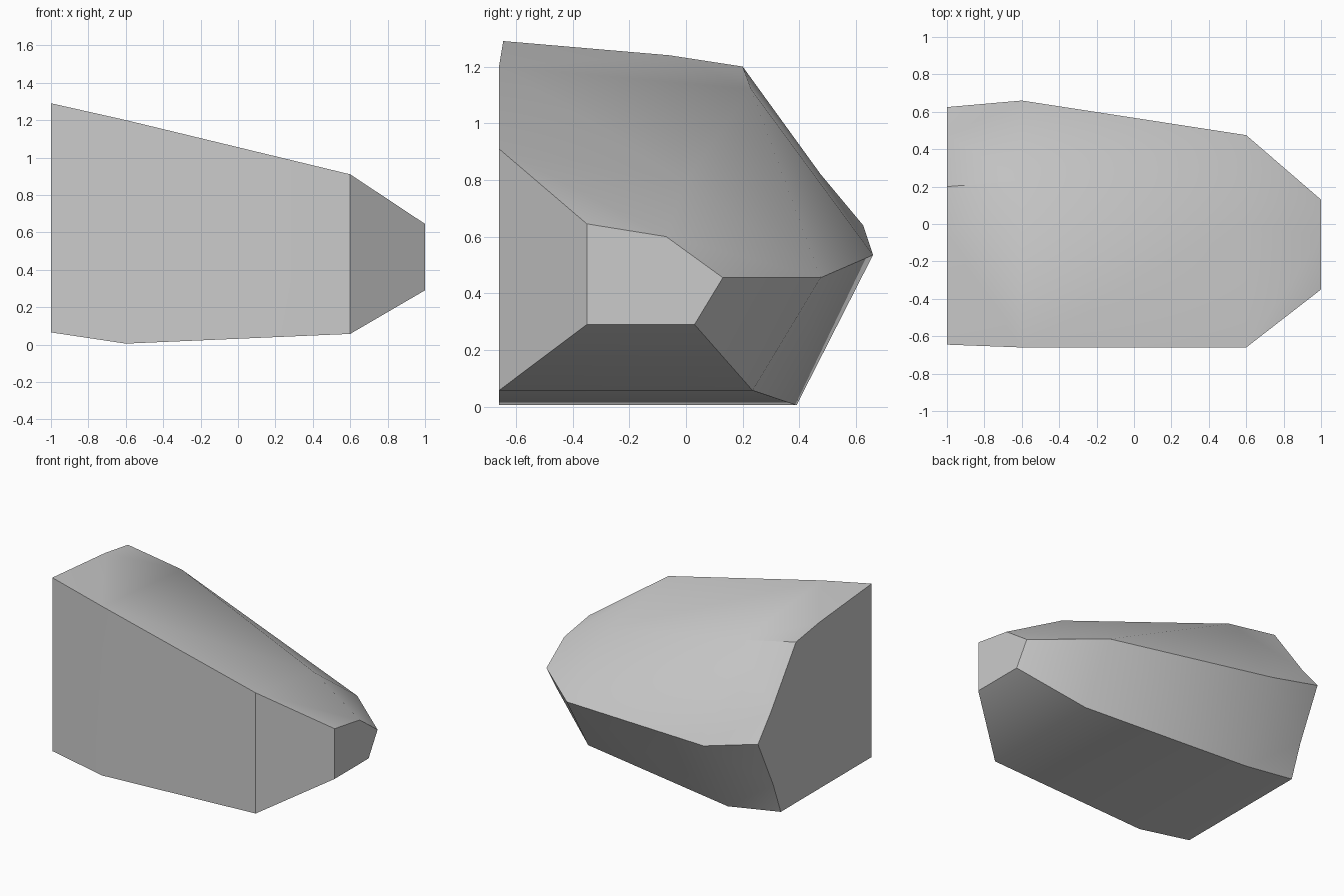
import bpy
import bmesh
import math
from mathutils import Vector

cube = bpy.data.objects.get("Cube")
if cube:
    bpy.data.objects.remove(cube)

# Stone colour
stone = bpy.data.materials.new("stone_grey")
stone.use_nodes = True
grey = (0.6, 0.6, 0.6, 1)
stone.diffuse_color = grey
stone.node_tree.nodes["Principled BSDF"].inputs["Base Color"].default_value = grey

# Cross-sections (y, z): front bottom, back bottom, back ridge, back top, front top
sections = [
    (-1.0, [(-0.645, 0.065), (0.37, 0.065), (0.625, 0.64), (0.2, 1.2), (-0.645, 1.29)]),
    (-0.6, [(-0.66, 0.005), (0.39, 0.005), (0.66, 0.535), (0.23, 1.12), (-0.66, 1.2)]),
    (0.6, [(-0.66, 0.057), (0.235, 0.057), (0.475, 0.455), (0.0, 0.8), (-0.66, 0.91)]),
    (1.0, [(-0.35, 0.29), (0.03, 0.29), (0.13, 0.455), (-0.07, 0.6), (-0.35, 0.645)]),
]
# Extra corners along the edges of the broad end, keyed by edge
chips = {1: (0.455, 0.29), 2: (0.475, 0.82), 3: (-0.06, 1.24)}

bm = bmesh.new()
rings = [[bm.verts.new((x, y, z)) for y, z in pts] for x, pts in sections]


def bulge(v, w):
    """Distance of a diagonal's middle from the core of the rock."""
    mid = (v.co + w.co) / 2
    return (mid - Vector((mid.x, -0.2, 0.5))).length


# Sides, each quad split along its outer diagonal
broad_end = []
for r, (left, right) in enumerate(zip(rings, rings[1:])):
    for i in range(5):
        j = (i + 1) % 5
        a, b, c, d = left[i], left[j], right[j], right[i]
        if r == 0:
            broad_end.append(a)
        if r == 0 and i in chips:
            m = bm.verts.new((-1.0, *chips[i]))
            broad_end.append(m)
            faces = [(a, m, d), (m, b, c), (m, c, d)]
        elif i == 4:
            faces = [(a, b, c, d)]
        elif bulge(a, c) > bulge(b, d):
            faces = [(a, b, c), (a, c, d)]
        else:
            faces = [(a, b, d), (b, c, d)]
        for f in faces:
            bm.faces.new(f)

# End caps
bm.faces.new(broad_end)
bm.faces.new(rings[-1])
bmesh.ops.recalc_face_normals(bm, faces=bm.faces)

mesh = bpy.data.meshes.new("rock")
bm.to_mesh(mesh)
bm.free()
mesh.materials.append(stone)
rock = bpy.data.objects.new("rock", mesh)
bpy.context.collection.objects.link(rock)

# Soft facets with crisp main edges
bpy.ops.object.select_all(action="DESELECT")
rock.select_set(True)
bpy.context.view_layer.objects.active = rock
bpy.ops.object.shade_smooth_by_angle(angle=math.radians(30))
